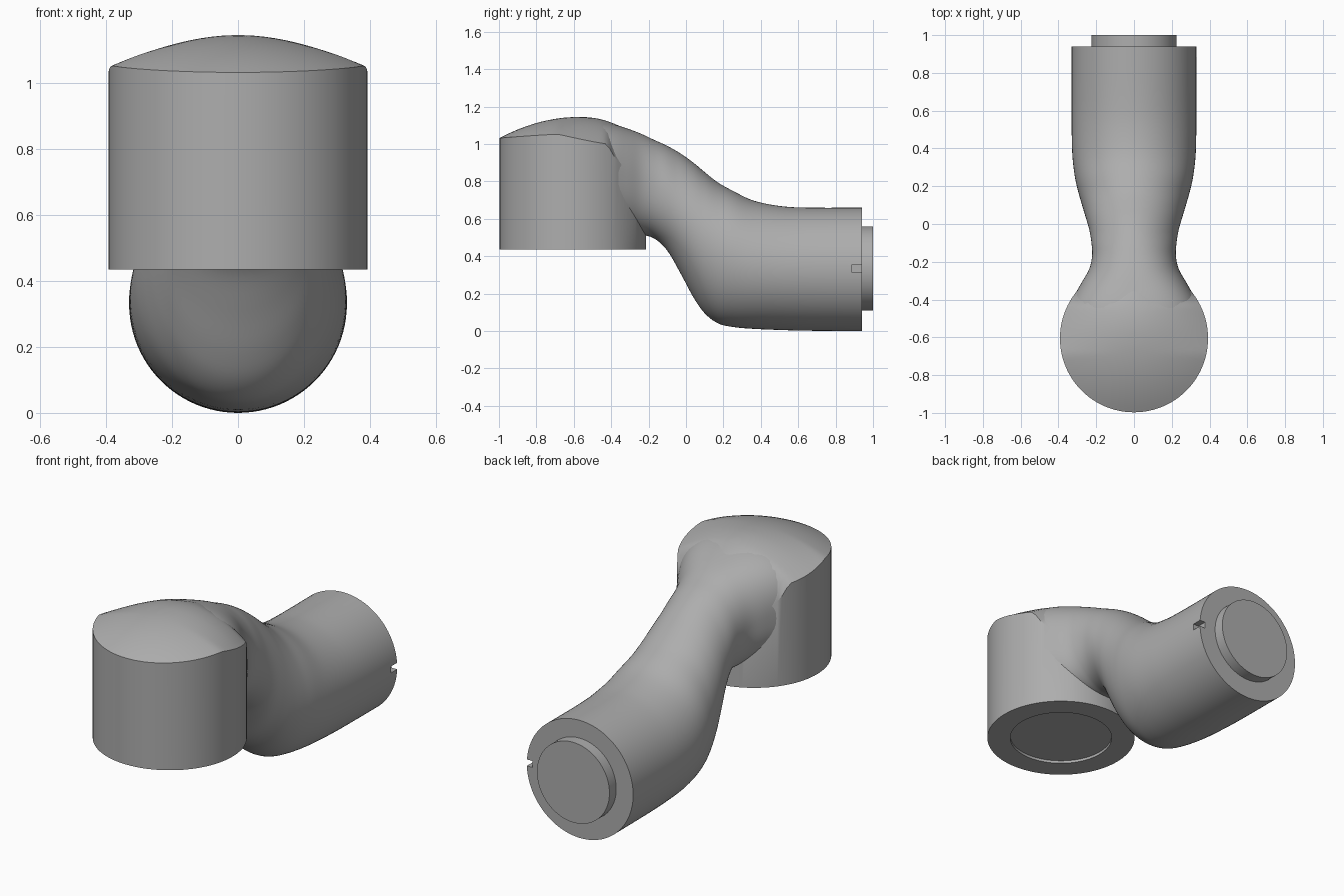
import bpy, bmesh, math
from mathutils import Matrix, Vector

if "Cube" in bpy.data.objects:
    bpy.data.objects.remove(bpy.data.objects["Cube"])

def material(name, v):
    m = bpy.data.materials.new(name)
    m.use_nodes = True
    m.diffuse_color = (v, v, v, 1)
    m.node_tree.nodes["Principled BSDF"].inputs["Base Color"].default_value = (v, v, v, 1)
    return m

grey = material("satin grey", 0.42)
SEG = 96
HEAD_Y, HEAD_R = -0.605, 0.392

# Arm stations: y, top, bottom, half width
STATIONS = [(-0.52, 1.13, 0.60, 0.36), (-0.42, 1.115, 0.55, 0.337), (-0.32, 1.085, 0.53, 0.283),
            (-0.24, 1.055, 0.515, 0.238), (-0.17, 1.022, 0.495, 0.222), (-0.1, 0.99, 0.43, 0.225),
            (-0.03, 0.95, 0.31, 0.237), (0.04, 0.90, 0.18, 0.257), (0.1, 0.85, 0.095, 0.275),
            (0.17, 0.795, 0.042, 0.295), (0.25, 0.75, 0.022, 0.313), (0.36, 0.698, 0.012, 0.326),
            (0.5, 0.669, 0.006, 0.33), (0.65, 0.66, 0.002, 0.33), (0.94, 0.66, 0.0, 0.33)]

def smooth_stations(pts, steps=5):
    """Catmull-Rom through the stations."""
    pts = [Vector(p) for p in pts]
    out = []
    for i in range(len(pts) - 1):
        a, b, c, d = pts[max(i - 1, 0)], pts[i], pts[i + 1], pts[min(i + 2, len(pts) - 1)]
        for s in range(steps):
            t = s / steps
            out.append(b + (c - a) * t / 2 + (a - b * 2.5 + c * 2 - d / 2) * t * t
                       + (b * 3 - a - c * 3 + d) * t ** 3 / 2)
    return out + [pts[-1]]

def bridge(bm, rings):
    for r, s in zip(rings, rings[1:]):
        for i in range(SEG):
            j = (i + 1) % SEG
            bm.faces.new((r[i], r[j], s[j], s[i]))

def finish(bm, name):
    bmesh.ops.recalc_face_normals(bm, faces=bm.faces)
    me = bpy.data.meshes.new(name)
    bm.to_mesh(me)
    bm.free()
    me.materials.append(grey)
    ob = bpy.data.objects.new(name, me)
    bpy.context.collection.objects.link(ob)
    return ob

def smooth(ob):
    bpy.ops.object.select_all(action="DESELECT")
    ob.select_set(True)
    bpy.context.view_layer.objects.active = ob
    bpy.ops.object.shade_smooth_by_angle(angle=math.radians(35))

# Curved arm lofted from oval sections
bm = bmesh.new()
rings = []
for y, top, bottom, w in smooth_stations(STATIONS):
    power = 1 - 0.22 * min(1, max(0, -0.05 - y) / 0.3)
    ring = []
    for i in range(SEG):
        a = math.tau * i / SEG
        c, s = math.cos(a), math.sin(a)
        ring.append(bm.verts.new((w * math.copysign(abs(c) ** power, c), y,
                    (top + bottom) / 2 + (top - bottom) / 2 * math.copysign(abs(s) ** power, s))))
    rings.append(ring)
bridge(bm, rings)
bm.faces.new(rings[0])
bm.faces.new(rings[-1])
arm = finish(bm, "curved_arm")

# Alignment notch in the arm end
bm = bmesh.new()
bmesh.ops.create_cube(bm, size=1, matrix=Matrix.Translation((0.33, 0.935, 0.335))
                      @ Matrix.Diagonal((0.07, 0.1, 0.036, 1)))
cutter = finish(bm, "notch_cutter")
cutter.hide_render = True
mod = arm.modifiers.new("notch", "BOOLEAN")
mod.object, mod.operation, mod.solver = cutter, "DIFFERENCE", "EXACT"
smooth(arm)
bpy.ops.object.modifier_apply(modifier="notch")
bpy.data.objects.remove(cutter)

# Joint head: round barrel with a saddle-curved dome and a recessed base
def dome(x, y):
    d = y + 0.57
    ridge = 1.145 - (0.62 if d < 0 else 0.95) * d * d
    k = max(0.57, 0.72 + 1.7 * (y + 0.6)) + 16 * max(0, y + 0.42)
    return ridge - k * x * x - 0.012 * max(0, y + 0.45) / 0.25

bm = bmesh.new()
def head_ring(r, z):
    ring = []
    for i in range(SEG):
        a = math.tau * i / SEG
        x, y = r * math.cos(a), HEAD_Y + r * math.sin(a)
        ring.append(bm.verts.new((x, y, dome(x, y) if z is None else z)))
    return ring

rings = [head_ring(r, z) for r, z in ((0.27, 0.45), (0.27, 0.435), (HEAD_R, 0.435))]
rings += [head_ring(HEAD_R * k / 14, None) for k in range(14, 0, -1)]
bridge(bm, rings)
bm.faces.new(rings[0])
bm.faces.new(rings[-1])
smooth(finish(bm, "joint_head"))

# Flange disc on the arm end
bm = bmesh.new()
bmesh.ops.create_cone(bm, cap_ends=True, segments=SEG, radius1=0.225, radius2=0.225, depth=0.08,
                      matrix=Matrix.Translation((0, 0.96, 0.335)) @ Matrix.Rotation(math.pi / 2, 4, "X"))
smooth(finish(bm, "end_flange"))
